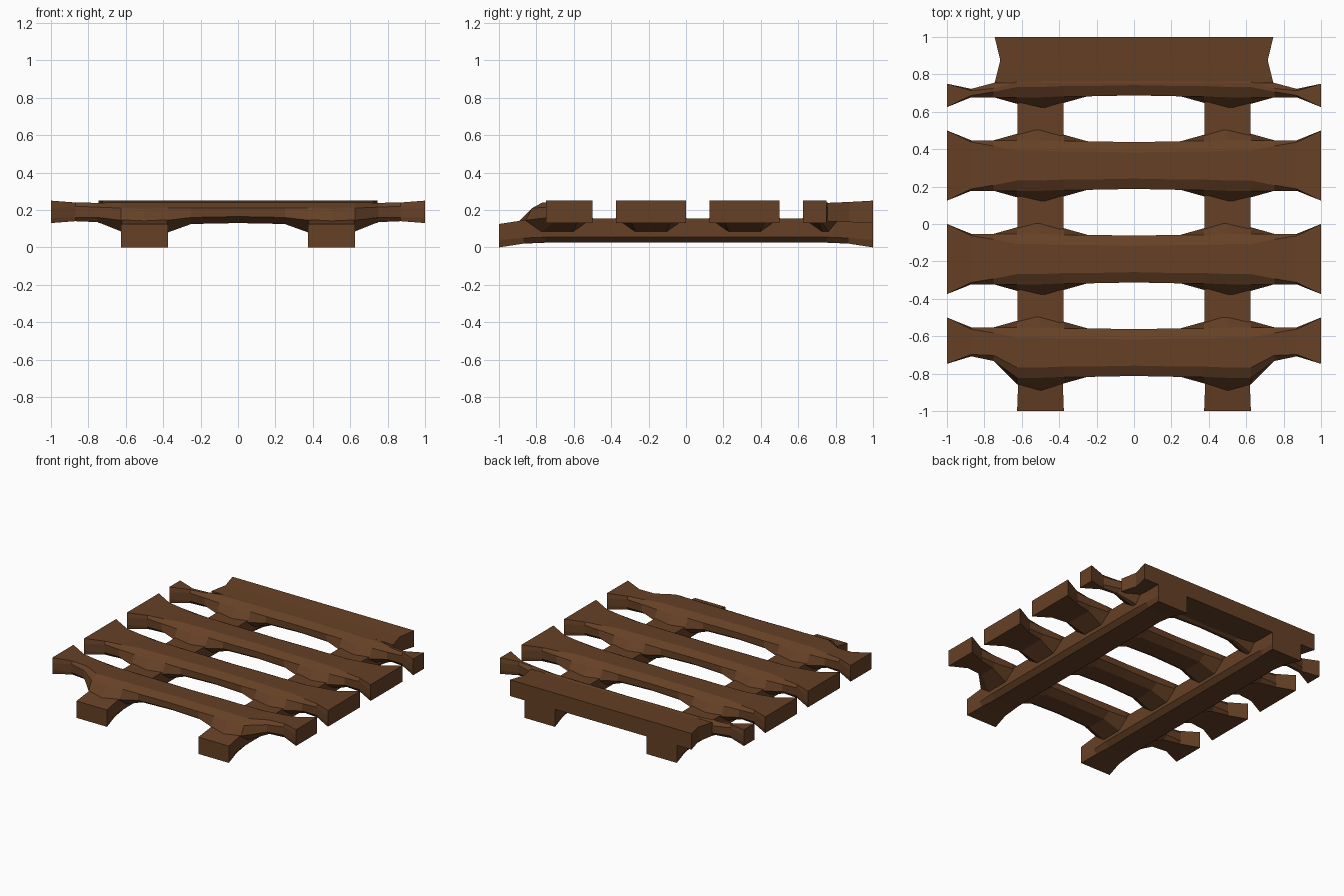
import bpy
import bmesh

cube = bpy.data.objects.get("Cube")
if cube:
    bpy.data.objects.remove(cube, do_unlink=True)

wood = bpy.data.materials.new("brown wood")
wood.use_nodes = True
brown = (0.133, 0.052, 0.019, 1)
wood.diffuse_color = brown
wood.node_tree.nodes["Principled BSDF"].inputs["Base Color"].default_value = brown


def loft(name, rings):
    """Skin a row of matching rings of points and close both ends."""
    bm = bmesh.new()
    rows = [[bm.verts.new(point) for point in ring] for ring in rings]
    count = len(rows[0])
    for first, second in zip(rows, rows[1:]):
        for i in range(count):
            j = (i + 1) % count
            bm.faces.new((first[i], first[j], second[j], second[i]))
    bm.faces.new(rows[0])
    bm.faces.new(rows[-1])
    bmesh.ops.recalc_face_normals(bm, faces=bm.faces)
    mesh = bpy.data.meshes.new(name)
    bm.to_mesh(mesh)
    bm.free()
    mesh.materials.append(wood)
    part = bpy.data.objects.new(name, mesh)
    bpy.context.collection.objects.link(part)
    return part


def section(low, high, flare_low, flare_high, top_inset, bottom_inset, heights):
    """Eight-sided bevelled section, as (across, up) pairs."""
    bottom, lower, upper, top = heights
    return [(low + bottom_inset, bottom), (flare_low, lower), (low, upper),
            (low + top_inset, top), (high - top_inset, top), (high, upper),
            (flare_high, lower), (high - bottom_inset, bottom)]


# Slat stations from the middle out:
# distance, half width, flare half width, top inset, bottom inset, heights
STATIONS = [
    (0, .125, .125, .055, .055, (.13, .165, .21, .24)),
    (.25, .13, .13, .055, .055, (.125, .16, .21, .24)),
    (.375, .13, .165, .055, .05, (.08, .145, .21, .24)),
    (.5, .135, .205, .055, .05, (.05, .14, .205, .24)),
    (.625, .135, .17, .055, .05, (.085, .145, .21, .24)),
    (.75, .135, .135, .03, .03, (.135, .16, .215, .238)),
    (.87, .135, .135, .01, .01, (.14, .16, .22, .24)),
    (1, .1875, .1875, 0, 0, (.13, .16, .21, .25)),
]


def slat(name, centre, front_limits=None, back_limits=None, back_inner=None):
    """Slat along x; the limits narrow the tips on one side."""
    front_limits, back_limits = front_limits or {}, back_limits or {}
    half = []
    for x, width, flare, top_in, bottom_in, heights in STATIONS:
        front = front_limits.get(x, -width)
        back = back_limits.get(x, width)
        flare_front = front_limits.get(x, -flare)
        flare_back = back_limits.get(x, flare)
        if back_inner is not None and x not in back_limits:
            back = flare_back = back_inner
        half.append((x, section(front, back, flare_front, flare_back,
                                top_in, bottom_in, heights)))
    whole = [(-x, ring) for x, ring in reversed(half[1:])] + half
    loft(name, [[(x, centre + y, z) for y, z in ring] for x, ring in whole])


# Four slats, with the outer two trimmed at their tips
slat("front_slat", -.6875, front_limits={.75: -.045, .87: -.02, 1: -.06})
slat("middle_front_slat", -.1875)
slat("middle_back_slat", .3125)
slat("back_slat", .8125, back_limits={.75: -.058, .87: -.09, 1: -.0625},
     back_inner=0)

# Wide plank completing the back edge
plank = []
for y, width, bottom, top in [(.755, .745, .14, .238), (.875, .715, .135, .243),
                              (1, .745, .13, .25)]:
    plank.append([(-width, y, bottom), (width, y, bottom),
                  (width, y, top), (-width, y, top)])
loft("back_plank", plank)

# Two beams running front to back under the slats
BEAM = [
    (-1, .125, 0, (0, .04, .085, .125)),
    (-.87, .12, .02, (.02, .05, .11, .145)),
    (-.75, .122, .035, (.025, .055, .12, .155)),
    (.75, .122, .035, (.025, .055, .12, .155)),
    (.87, .12, .02, (.02, .05, .11, .155)),
    (1, .125, 0, (0, .04, .085, .14)),
]
for side, label in ((1, "left"), (-1, "right")):
    rings = []
    for y, width, inset, heights in BEAM:
        ring = section(-width, width, -width, width, 0, inset, heights)
        rings.append([(side * .5 + x, y, z) for x, z in ring])
    loft(label + "_beam", rings)
